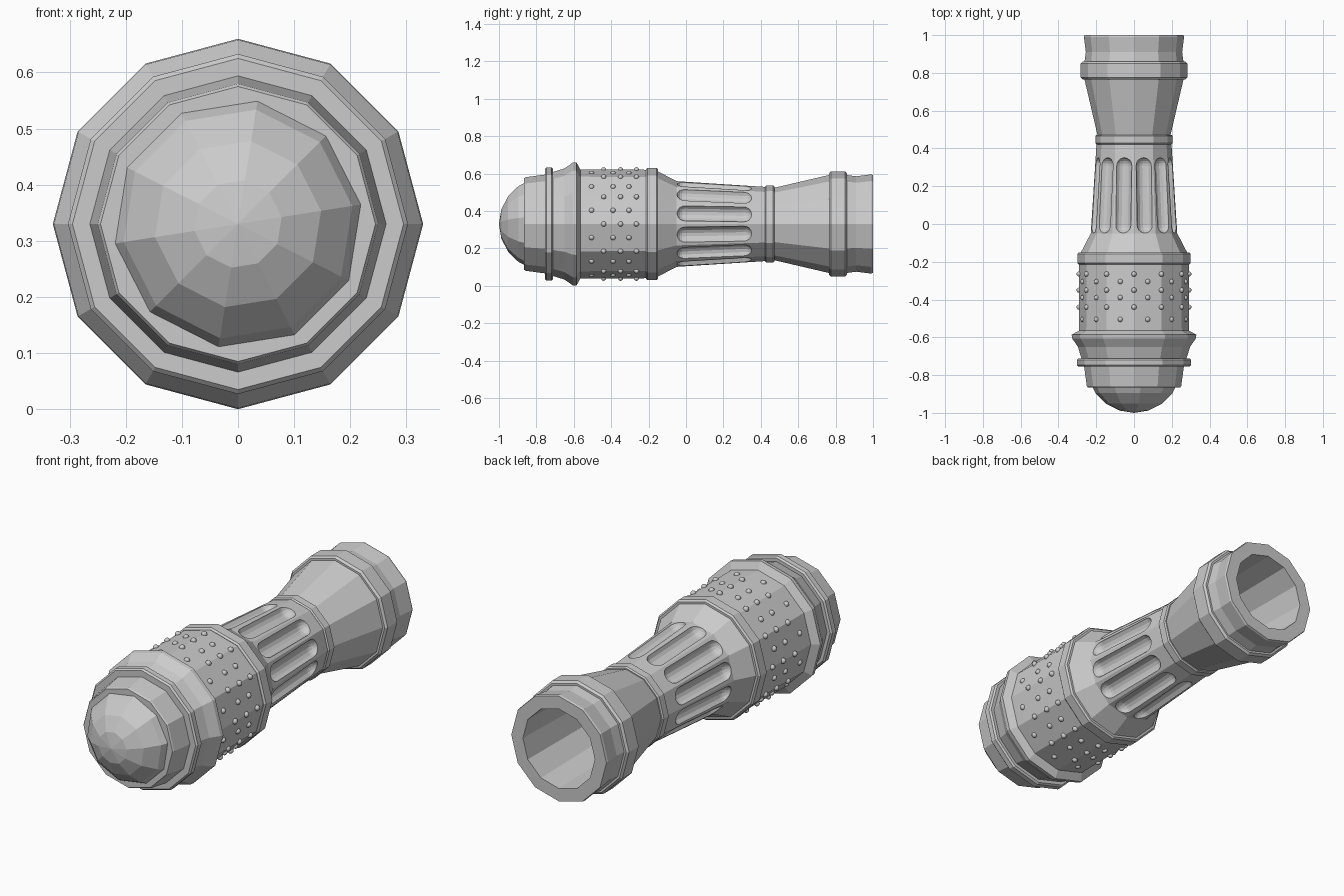
import bpy, bmesh
from math import sin, cos, pi, radians, atan2
from mathutils import Matrix, Vector

if "Cube" in bpy.data.objects:
    bpy.data.objects.remove(bpy.data.objects["Cube"])

ZC = 0.33   # height of the long axis
N = 12      # sides of the barrel


def finish(name, bm, normals=True):
    if normals:
        bmesh.ops.recalc_face_normals(bm, faces=bm.faces)
    me = bpy.data.meshes.new(name)
    bm.to_mesh(me)
    bm.free()
    ob = bpy.data.objects.new(name, me)
    bpy.context.collection.objects.link(ob)
    return ob


def lathe(name, profile, cap_start=False, cap_end=False):
    """Revolve (y, radius) points around the long axis."""
    bm = bmesh.new()
    rings = [[bm.verts.new((r * cos(2 * pi * k / N), y, ZC + r * sin(2 * pi * k / N)))
              for k in range(N)] for y, r in profile]
    for a, b in zip(rings, rings[1:]):
        for k in range(N):
            j = (k + 1) % N
            bm.faces.new((a[k], a[j], b[j], b[k]))
    if cap_start:
        bm.faces.new(rings[0])
    if cap_end:
        bm.faces.new(rings[-1])
    return finish(name, bm)


def band(y0, y1, r, c=0.008):
    """Raised band with chamfered corners."""
    return [(y0, r - c), (y0 + c, r), (y1 - c, r), (y1, r - c)]


# Front dome, ten sided
bm = bmesh.new()
bmesh.ops.create_uvsphere(bm, u_segments=10, v_segments=10, radius=0.255,
                          matrix=Matrix.Translation((0, -0.745, ZC))
                          @ Matrix.Rotation(radians(-27), 4, 'Y')
                          @ Matrix.Rotation(radians(90), 4, 'X'))
bmesh.ops.delete(bm, geom=[v for v in bm.verts if v.co.y > -0.74], context='VERTS')
finish("front_dome", bm)

# Front housing: cup, thin band, flared collar, studded barrel, shoulder band
lathe("front_housing",
      [(-0.865, 0.2), (-0.865, 0.245), (-0.858, 0.25), (-0.755, 0.264)]
      + band(-0.755, -0.712, 0.303)
      + [(-0.712, 0.278), (-0.65, 0.297), (-0.605, 0.328), (-0.586, 0.33), (-0.565, 0.292),
         (-0.215, 0.29)]
      + band(-0.215, -0.15, 0.3) + [(-0.15, 0.26)])

# Fluted grip
grip = lathe("grip", [(-0.17, 0.275), (-0.15, 0.281), (-0.05, 0.229), (0.43, 0.198)], True, True)

# Twelve round-ended cutters, tilted along the grip taper
bm = bmesh.new()
p0, p1 = Vector((0.231, -0.005, 0)), Vector((0.212, 0.31, 0))
tilt = atan2(p0.x - p1.x, p1.y - p0.y)
R = 0.044
half = (p1 - p0).length / 2
prof = [(-half - R * cos(a * pi / 10), R * sin(a * pi / 10)) for a in range(1, 6)]
prof += [(-y, r) for y, r in reversed(prof)]
for k in range(N):
    m = (Matrix.Translation((0, 0, ZC)) @ Matrix.Rotation(radians(15 + 30 * k), 4, 'Y')
         @ Matrix.Translation((p0 + p1) / 2) @ Matrix.Rotation(tilt, 4, 'Z'))
    rings = [[bm.verts.new(m @ Vector((r * cos(t * pi / 8), y, r * sin(t * pi / 8))))
              for t in range(16)] for y, r in prof]
    for a, b in zip(rings, rings[1:]):
        for t in range(16):
            bm.faces.new((a[t], a[t - 1], b[t - 1], b[t]))
    bm.faces.new(rings[0])
    bm.faces.new(rings[-1])
cutter = finish("flute_cutter", bm)
cutter.hide_render = True
cutter.hide_viewport = True
mod = grip.modifiers.new("flutes", 'BOOLEAN')
mod.operation = 'DIFFERENCE'
mod.solver = 'EXACT'
mod.object = cutter

# Neck band
lathe("neck_band", [(0.42, 0.18)] + band(0.422, 0.472, 0.205, 0.006) + [(0.472, 0.18)])

# Rear bell with rim band and hollow bore
lathe("rear_bell",
      [(0.465, 0.192), (0.765, 0.262)]
      + band(0.765, 0.86, 0.282, 0.01)
      + [(0.86, 0.262), (0.91, 0.255), (0.99, 0.265), (1.0, 0.262), (1.0, 0.198), (0.55, 0.185)],
      cap_end=True)

# Studs: staggered rows on the face centres and on the edges
bm = bmesh.new()
for y, off in ((-0.505, 15), (-0.44, 0), (-0.39, 15), (-0.35, 0), (-0.305, 15), (-0.265, 0)):
    for k in range(N):
        a = radians(off + 30 * k)
        r = 0.29 * (cos(pi / N) if off else 1)
        bmesh.ops.create_icosphere(bm, subdivisions=2, radius=0.014,
                                   matrix=Matrix.Translation((r * cos(a), y, ZC + r * sin(a))))
studs = finish("studs", bm)
for p in studs.data.polygons:
    p.use_smooth = True
